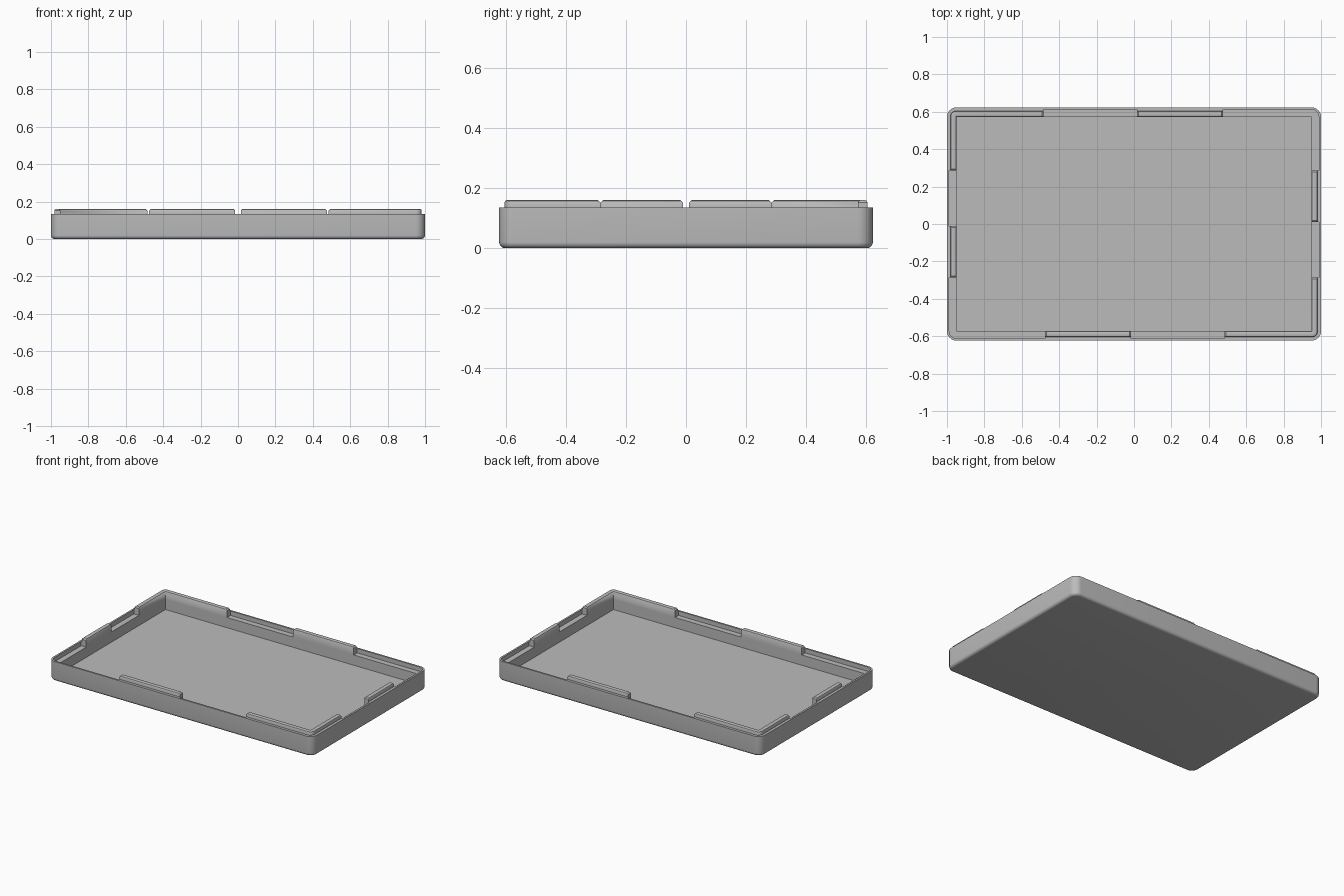
import bpy, bmesh, math
from mathutils import Vector

if "Cube" in bpy.data.objects:
    bpy.data.objects.remove(bpy.data.objects["Cube"])

HX, HY, WALL = 1.0, 0.623, 0.05      # half sizes, wall thickness (= corner radius)
CX, CY = HX - WALL, HY - WALL        # cavity half sizes
FLOOR, LEDGE, RIM, TOP = 0.035, 0.105, 0.135, 0.16
ARC = 8

grey = bpy.data.materials.new("plain grey")
grey.use_nodes = True
grey.diffuse_color = (0.5, 0.5, 0.5, 1)
grey.node_tree.nodes["Principled BSDF"].inputs["Base Color"].default_value = (0.5, 0.5, 0.5, 1)


def corner(sx, sy, start):
    """Stations (anchor, outward direction) round one corner, counter-clockwise."""
    angles = [math.radians(start + 90 * i / ARC) for i in range(ARC + 1)]
    return [(Vector((sx * CX, sy * CY, 0)), Vector((math.cos(a), math.sin(a), 0))) for a in angles]


def loft(name, sections, closed_path=False, closed_section=False, turn=0):
    """Join rows of points into a surface and close its ends."""
    bm = bmesh.new()
    rows = [[bm.verts.new(p) for p in row] for row in sections]
    n, m = len(rows), len(rows[0])
    for i in range(n if closed_section else n - 1):
        for j in range(m if closed_path else m - 1):
            a, b = rows[i], rows[(i + 1) % n]
            k = (j + 1) % m
            bm.faces.new((a[j], a[k], b[k], b[j]))
    if closed_path:
        bm.faces.new(rows[0])
        bm.faces.new(rows[-1])
    else:
        bm.faces.new([r[0] for r in rows])
        bm.faces.new([r[-1] for r in rows])
    bmesh.ops.remove_doubles(bm, verts=bm.verts, dist=1e-5)
    bmesh.ops.recalc_face_normals(bm, faces=bm.faces)
    mesh = bpy.data.meshes.new(name)
    bm.to_mesh(mesh)
    bm.free()
    mesh.materials.append(grey)
    obj = bpy.data.objects.new(name, mesh)
    obj.rotation_euler.z = turn
    bpy.context.collection.objects.link(obj)
    bpy.ops.object.select_all(action='DESELECT')
    obj.select_set(True)
    bpy.context.view_layer.objects.active = obj
    bpy.ops.object.shade_smooth_by_angle(angle=math.radians(30))
    return obj


def place(station, inset, z):
    anchor, out = station
    return anchor + out * (WALL - inset) + Vector((0, 0, z))


# Tray: floor, inner wall, ledge, raised outer rim, outer wall, rounded bottom edge
outline = (corner(1, 1, 0) + corner(-1, 1, 90) + corner(-1, -1, 180) + corner(1, -1, 270))
R = 0.02
profile = [(WALL, FLOOR), (WALL, LEDGE), (0.012, LEDGE), (0.012, RIM), (0, RIM)]
for i in range(6):
    a = math.radians(18 * i)
    profile.append((R * (1 - math.cos(a)), R * (1 - math.sin(a))))
loft("tray", [[place(s, d, z) for s in outline] for d, z in profile], closed_path=True)


# Locking tabs: an upright lip with rounded top edges, swept along the rim
B = 0.008
TAB = [(WALL, LEDGE), (WALL, TOP - B), (WALL - 0.3 * B, TOP - 0.3 * B), (WALL - B, TOP),
       (0.018 + B, TOP), (0.018 + 0.3 * B, TOP - 0.3 * B), (0.018, TOP - B),
       (0.018, RIM), (0.012, RIM), (0.012, LEDGE)]


def tab(name, path, turn):
    """Sweep the tab section; the first and last stations have a lowered top."""
    last = len(path) - 1
    rows = []
    for d, z in TAB:
        rows.append([place(s, d, min(z, TOP - B) if j in (0, last) else z)
                     for j, s in enumerate(path)])
    loft(name, rows, closed_section=True, turn=turn)


def front(x):
    return Vector((x, -CY, 0)), Vector((0, -1, 0))


def side(y):
    return Vector((CX, y, 0)), Vector((1, 0, 0))


# The same three tabs repeat on the opposite half after a half turn
for half, turn in (("front", 0), ("back", math.pi)):
    tab(half + "_long_tab", [front(x) for x in (-0.475, -0.475 + B, -0.015 - B, -0.015)], turn)
    tab(half + "_short_tab", [side(y) for y in (0.01, 0.01 + B, 0.285 - B, 0.285)], turn)
    tab(half + "_corner_tab",
        [front(0.485), front(0.485 + B)] + corner(1, -1, 270)
        + [side(-0.285 - B), side(-0.285)], turn)
